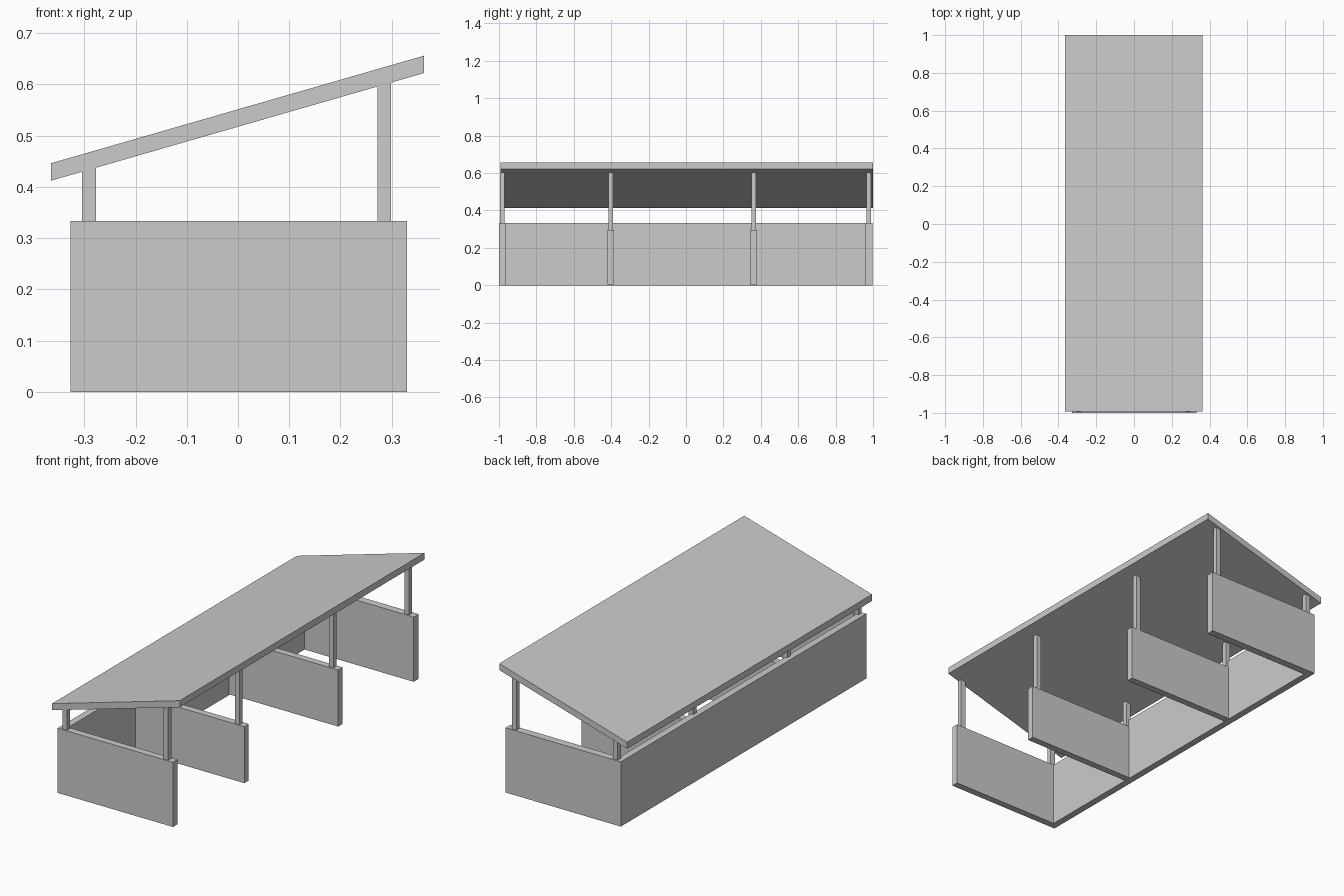
import bpy
import bmesh

cube = bpy.data.objects.get("Cube")
if cube:
    bpy.data.objects.remove(cube, do_unlink=True)

# Single plain finish
GREY = (0.6, 0.6, 0.6, 1.0)
grey = bpy.data.materials.new("light_grey")
grey.use_nodes = True
grey.diffuse_color = GREY
bsdf = grey.node_tree.nodes["Principled BSDF"]
bsdf.inputs["Base Color"].default_value = GREY
bsdf.inputs["Roughness"].default_value = 0.8


def extrude_profile(name, profile, y0, y1):
    """Extrude an x-z outline from y0 to y1."""
    bm = bmesh.new()
    face = bm.faces.new([bm.verts.new((x, y0, z)) for x, z in profile])
    result = bmesh.ops.extrude_face_region(bm, geom=[face])
    moved = [v for v in result["geom"] if isinstance(v, bmesh.types.BMVert)]
    bmesh.ops.translate(bm, verts=moved, vec=(0, y1 - y0, 0))
    bmesh.ops.recalc_face_normals(bm, faces=bm.faces)
    mesh = bpy.data.meshes.new(name)
    bm.to_mesh(mesh)
    bm.free()
    mesh.materials.append(grey)
    obj = bpy.data.objects.new(name, mesh)
    bpy.context.collection.objects.link(obj)
    return obj


def wall(name, x0, x1, y0, y1, z0, z1):
    return extrude_profile(name, [(x0, z0), (x1, z0), (x1, z1), (x0, z1)], y0, y1)


ROOF_LEFT, ROOF_RIGHT = -0.365, 0.363
EAVE_LOW, EAVE_HIGH = 0.412, 0.622
ROOF_THICK = 0.034
WALL_BACK, WALL_FRONT = -0.327, 0.33
WALL_THICK = 0.036
WALL_TOP = 0.333


def roof_underside(x):
    t = (x - ROOF_LEFT) / (ROOF_RIGHT - ROOF_LEFT)
    return EAVE_LOW + t * (EAVE_HIGH - EAVE_LOW)


# Sloping roof slab
extrude_profile("roof", [
    (ROOF_LEFT, EAVE_LOW), (ROOF_RIGHT, EAVE_HIGH),
    (ROOF_RIGHT, EAVE_HIGH + ROOF_THICK), (ROOF_LEFT, EAVE_LOW + ROOF_THICK),
], -0.992, 1.0)

# Long rear wall and the two full-height end walls
inner = WALL_BACK + WALL_THICK
wall("rear_wall", WALL_BACK, inner, -1.0, 0.997, 0, WALL_TOP)
wall("front_end_wall", inner, WALL_FRONT, -1.0, -1.0 + WALL_THICK, 0, WALL_TOP)
wall("back_end_wall", inner, WALL_FRONT, 0.997 - WALL_THICK - 0.004, 0.997, 0, WALL_TOP)

# Lower partitions between the bays
for i, y in enumerate((-0.402, 0.361), 1):
    wall(f"partition_{i}", inner, WALL_FRONT, y - WALL_THICK / 2,
         y + WALL_THICK / 2, 0.004, 0.295)

# Posts carrying the roof, cut to its slope
for i, (y, base) in enumerate(((-0.982, 0.32), (-0.402, 0.01),
                               (0.363, 0.01), (0.977, 0.32)), 1):
    for side, x0, x1 in (("low", -0.304, -0.277), ("high", 0.272, 0.299)):
        extrude_profile(f"{side}_post_{i}", [
            (x0, base), (x1, base), (x1, roof_underside(x1)), (x0, roof_underside(x0)),
        ], y - 0.0125, y + 0.0125)
